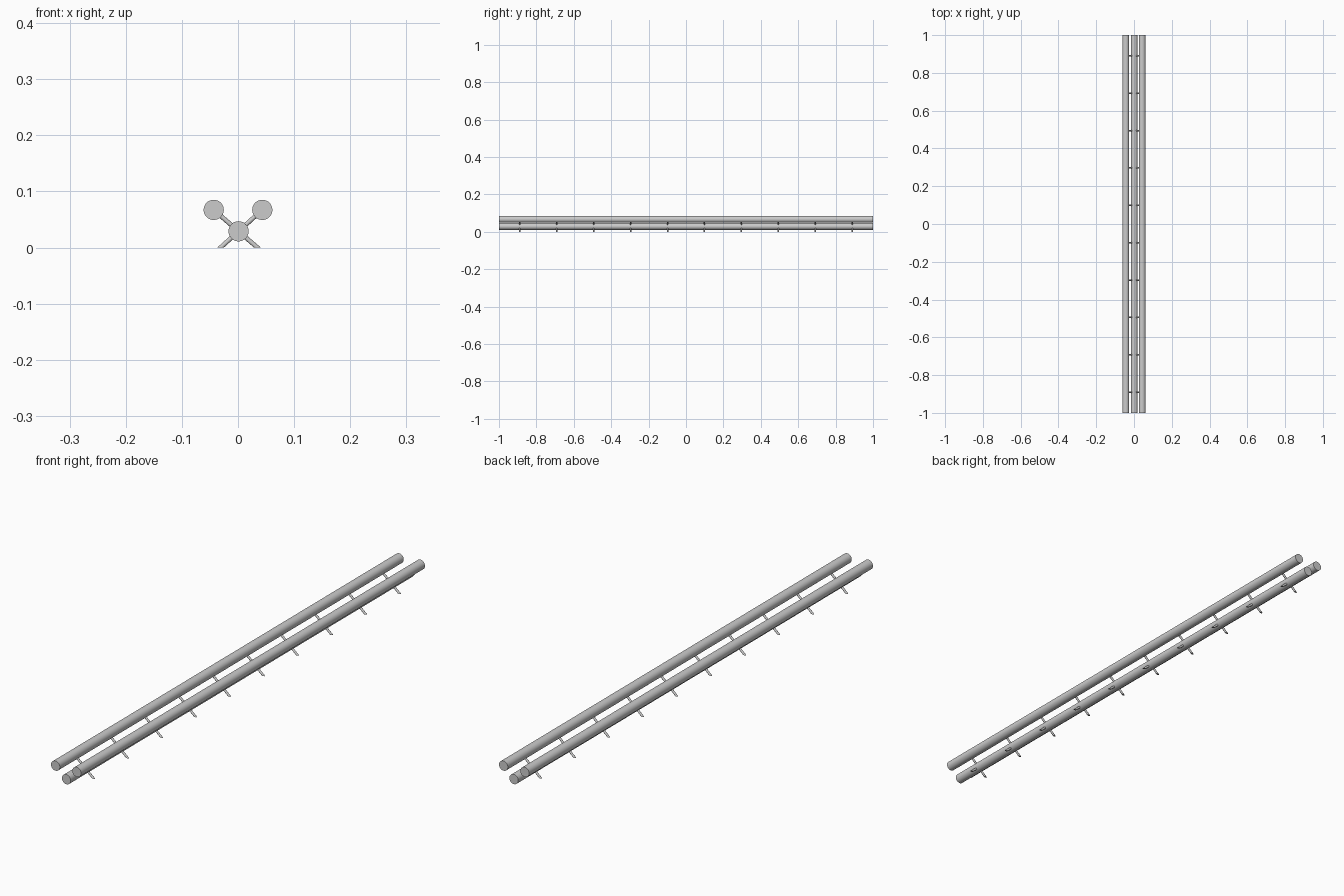
import bpy
from mathutils import Vector

if "Cube" in bpy.data.objects:
    bpy.data.objects.remove(bpy.data.objects["Cube"])

TUBE_R, ROD_R = 0.018, 0.004
LOW = Vector((0.001, 0, 0.029))      # centre of the lower tube
TOP_X, TOP_Z = 0.0433, 0.0672        # centres of the two upper tubes


def cylinder(name, a, b, radius, sides):
    axis = b - a
    bpy.ops.mesh.primitive_cylinder_add(vertices=sides, radius=radius, depth=axis.length)
    ob = bpy.context.object
    ob.name = name
    rot = axis.to_track_quat('Z', 'Y').to_matrix().to_4x4()
    ob.data.transform(rot)
    ob.location = (a + b) / 2
    bpy.ops.object.shade_smooth_by_angle()
    return ob


# Three long tubes
for name, x, z in (("upper_tube_left", -TOP_X, TOP_Z),
                   ("upper_tube_right", TOP_X, TOP_Z),
                   ("lower_tube", LOW.x, LOW.z)):
    cylinder(name, Vector((x, -1, z)), Vector((x, 1, z)), TUBE_R, 32)

# Crossed rods: from each upper tube through the lower tube to the ground
for i in range(10):
    y = -0.89 + i * 1.78 / 9
    for side, label in ((-1, "left"), (1, "right")):
        top = Vector((side * TOP_X, y, TOP_Z))
        low = Vector((LOW.x, y, LOW.z))
        d = low - top
        foot = top + d * (TOP_Z / -d.z)
        rod = cylinder(f"cross_rod_{label}_{i + 1}", top, foot, ROD_R, 16)
        # Slide the foot rim along the rod so it is cut flat on the ground
        mid_z = rod.location.z
        along = d.normalized()
        for v in rod.data.vertices:
            if v.co.dot(along) > 0:
                v.co += along * ((v.co.z + mid_z) / -along.z)
